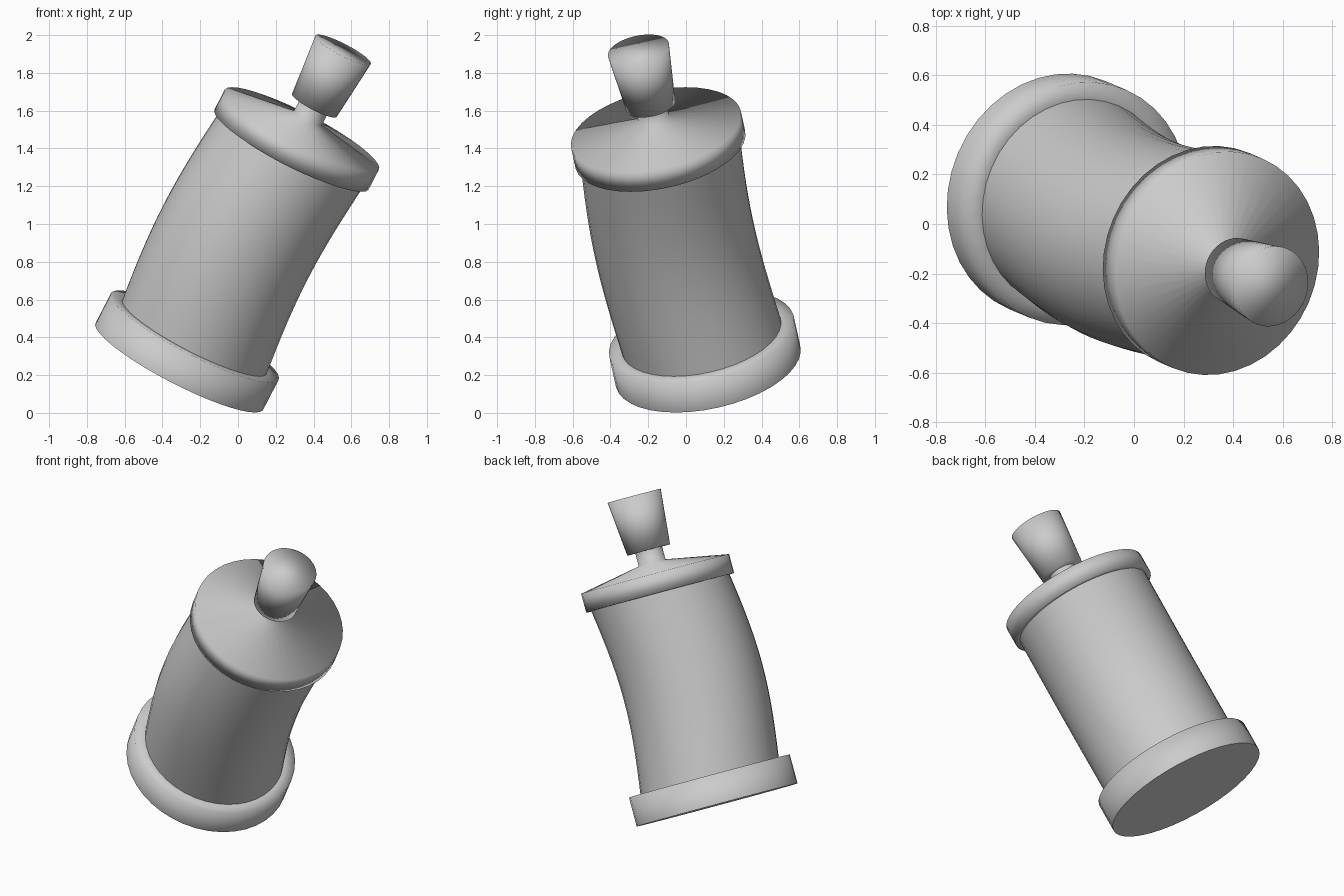
import bpy, bmesh, math
from mathutils import Vector, Matrix

if "Cube" in bpy.data.objects:
    bpy.data.objects.remove(bpy.data.objects["Cube"])

SIDES = 40
axis = Vector((0.451, -0.192, 0.872)).normalized()      # leaning main axis
frame = Matrix.Translation((-0.31, 0.117, 0.247)) @ axis.to_track_quat('Z', 'Y').to_matrix().to_4x4()

# direction in which the body bows sideways, in local space
side = Vector((-0.8, -0.6, 0))
side = (side - axis * side.dot(axis)).normalized()
bow = frame.to_3x3().inverted() @ side


def lathe(name, profile, flat_caps=(), bend=None):
    """Spin (radius, height) rings round the axis; a radius of 0 makes a tip."""
    bm = bmesh.new()
    rings = []
    for r, h in profile:
        off = bow * bend(h) if bend else Vector()
        ring = []
        for i in range(SIDES):
            a = 2 * math.pi * i / SIDES
            ring.append(bm.verts.new(off + Vector((r * math.cos(a), r * math.sin(a), h))))
        rings.append(ring)
    for lo, hi in zip(rings, rings[1:]):
        for i in range(SIDES):
            j = (i + 1) % SIDES
            bm.faces.new((lo[i], lo[j], hi[j], hi[i]))
    bottom = bm.faces.new(rings[0][::-1])
    top = bm.faces.new(rings[-1])
    for f in bm.faces:
        f.smooth = True
    bottom.smooth = 'bottom' not in flat_caps
    top.smooth = 'top' not in flat_caps
    mesh = bpy.data.meshes.new(name)
    bm.to_mesh(mesh)
    bm.free()
    obj = bpy.data.objects.new(name, mesh)
    bpy.context.collection.objects.link(obj)
    obj.matrix_world = frame
    return obj


# wide foot ring
lathe("base", [(0.5, 0), (0.5, 0.18), (0.43, 0.18)], ('bottom', 'top'))

# bowed body
z0, z1, steps = 0.17, 1.33, 14
heights = [z0 + (z1 - z0) * i / steps for i in range(steps + 1)]
lathe("body", [(0.43, h) for h in heights], ('bottom', 'top'),
      lambda h: 0.052 * math.sin(math.pi * (h - z0) / (z1 - z0)))

# lid with shallow cone rising into the stem
lathe("lid", [(0.425, 1.318), (0.46, 1.318), (0.46, 1.436), (0.083, 1.505), (0.083, 1.60)], ('bottom', 'top'))

# flared knob
lathe("knob", [(0.133, 1.585), (0.165, 1.922)])
